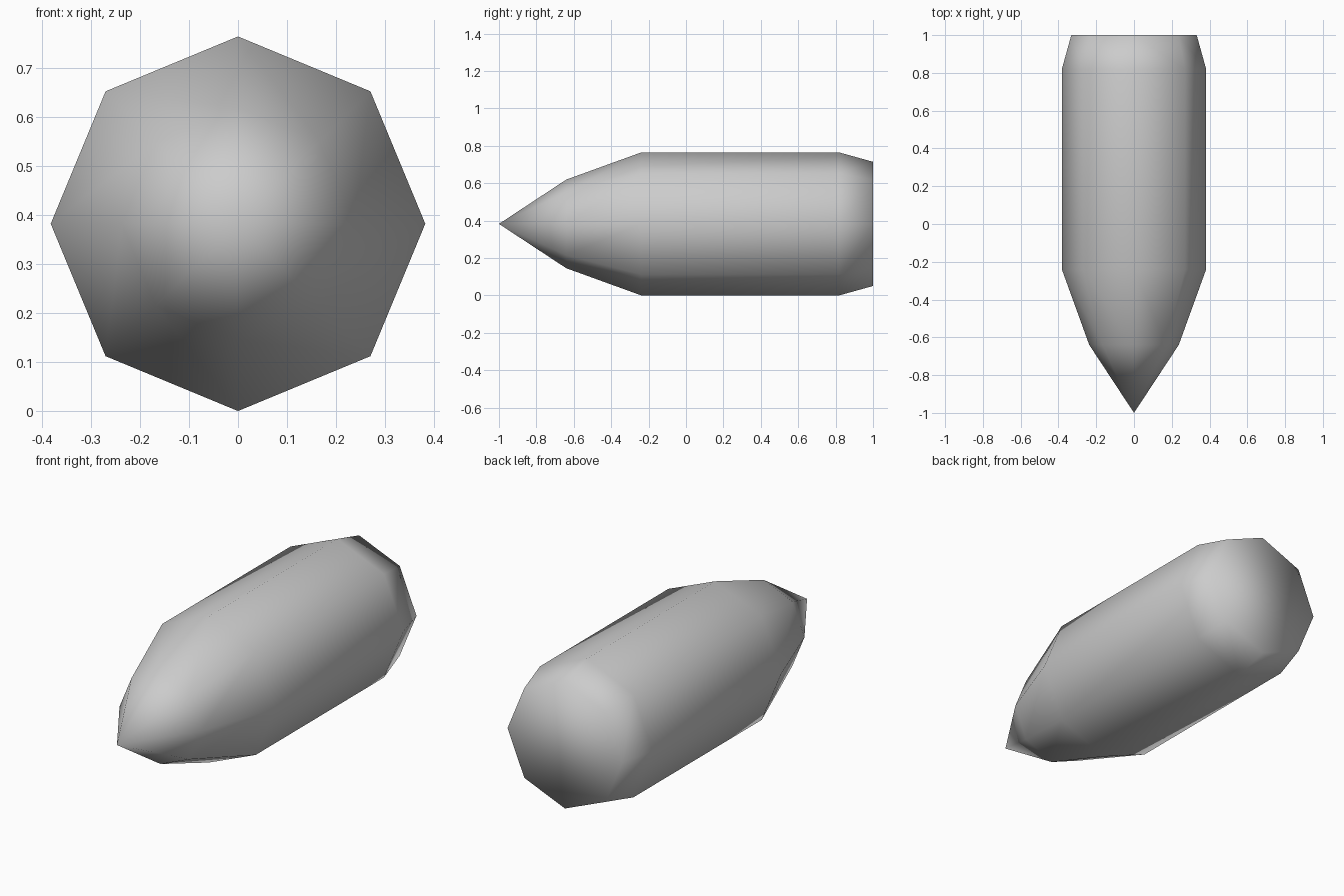
import bpy, bmesh, math

cube = bpy.data.objects.get("Cube")
if cube:
    bpy.data.objects.remove(cube, do_unlink=True)

SIDES = 8
RADIUS = 0.382
# Rings from nose to tail: (y, radius)
RINGS = [(-0.64, 0.237), (-0.24, RADIUS), (0.82, RADIUS), (1.0, 0.332)]

# Plain grey material
grey = bpy.data.materials.new("plain_grey")
grey.use_nodes = True
colour = (0.6, 0.6, 0.6, 1)
grey.diffuse_color = colour
grey.node_tree.nodes["Principled BSDF"].inputs["Base Color"].default_value = colour

bm = bmesh.new()


def ring(y, r):
    angles = [math.tau * i / SIDES for i in range(SIDES)]
    return [bm.verts.new((r * math.cos(a), y, RADIUS + r * math.sin(a))) for a in angles]


# Pointed nose
rings = [ring(y, r) for y, r in RINGS]
tip = bm.verts.new((0, -1, RADIUS))
for i in range(SIDES):
    bm.faces.new((tip, rings[0][i], rings[0][i - 1]))

# Eight-sided body and tapered tail
for front, back in zip(rings, rings[1:]):
    for i in range(SIDES):
        bm.faces.new((front[i - 1], front[i], back[i], back[i - 1]))

# Flat tail cap
bm.faces.new(rings[-1])

bmesh.ops.recalc_face_normals(bm, faces=bm.faces)
for face in bm.faces:
    face.smooth = True

mesh = bpy.data.meshes.new("bullet_body")
bm.to_mesh(mesh)
bm.free()
mesh.materials.append(grey)
body = bpy.data.objects.new("bullet_body", mesh)
bpy.context.collection.objects.link(body)
